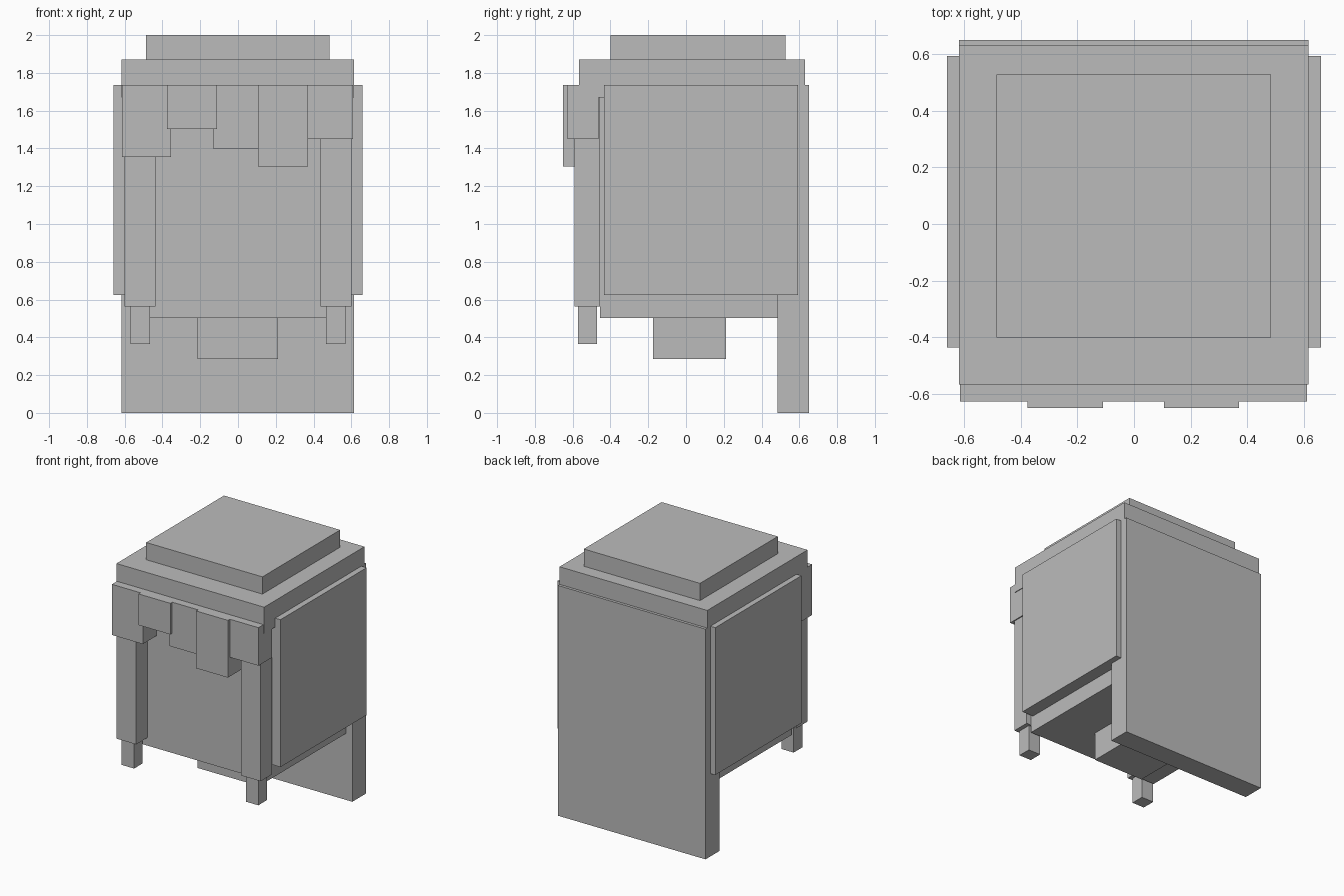
import bpy
import bmesh

if "Cube" in bpy.data.objects:
    bpy.data.objects.remove(bpy.data.objects["Cube"])

grey = bpy.data.materials.new("plain grey")
grey.diffuse_color = (0.5, 0.5, 0.5, 1.0)
grey.use_nodes = True
grey.node_tree.nodes["Principled BSDF"].inputs["Base Color"].default_value = grey.diffuse_color


def box(name, x, y, z):
    """Box spanning the given (min, max) ranges."""
    bm = bmesh.new()
    bmesh.ops.create_cube(bm, size=1.0)
    for v in bm.verts:
        v.co = [r[0] if c < 0 else r[1] for c, r in zip(v.co, (x, y, z))]
    mesh = bpy.data.meshes.new(name)
    bm.to_mesh(mesh)
    bm.free()
    mesh.materials.append(grey)
    obj = bpy.data.objects.new(name, mesh)
    bpy.context.collection.objects.link(obj)
    return obj


# Main block, stacked top and underside block
box("head_block", (-0.563, 0.563), (-0.456, 0.52), (0.502, 1.70))
box("cap", (-0.618, 0.615), (-0.567, 0.629), (1.67, 1.87))
box("crown", (-0.486, 0.484), (-0.40, 0.527), (1.87, 2.0))
box("neck", (-0.215, 0.212), (-0.174, 0.212), (0.285, 0.502))

# Long back slab reaching the ground
box("back_slab", (-0.618, 0.615), (0.485, 0.65), (0.0, 1.737))

# Side panels, front strands and their tips
for side, s in (("left", -1), ("right", 1)):
    def span(a, b):
        return tuple(sorted((s * a, s * b)))
    box(side + "_panel", span(0.555, 0.659), (-0.435, 0.592), (0.625, 1.737))
    box(side + "_strand", span(0.437, 0.602), (-0.59, -0.456), (0.562, 1.70))
    box(side + "_strand_tip", span(0.467, 0.57), (-0.572, -0.47), (0.365, 0.562))

# Fringe: x range, front y, bottom z
fringe = [
    (-0.614, -0.356, -0.627, 1.355),
    (-0.375, -0.11, -0.65, 1.502),
    (-0.132, 0.107, -0.627, 1.40),
    (0.106, 0.371, -0.65, 1.305),
    (0.369, 0.61, -0.627, 1.45),
]
for i, (x0, x1, y, z) in enumerate(fringe, 1):
    box(f"fringe_{i}", (x0, x1), (y, y + 0.163), (z, 1.737))
